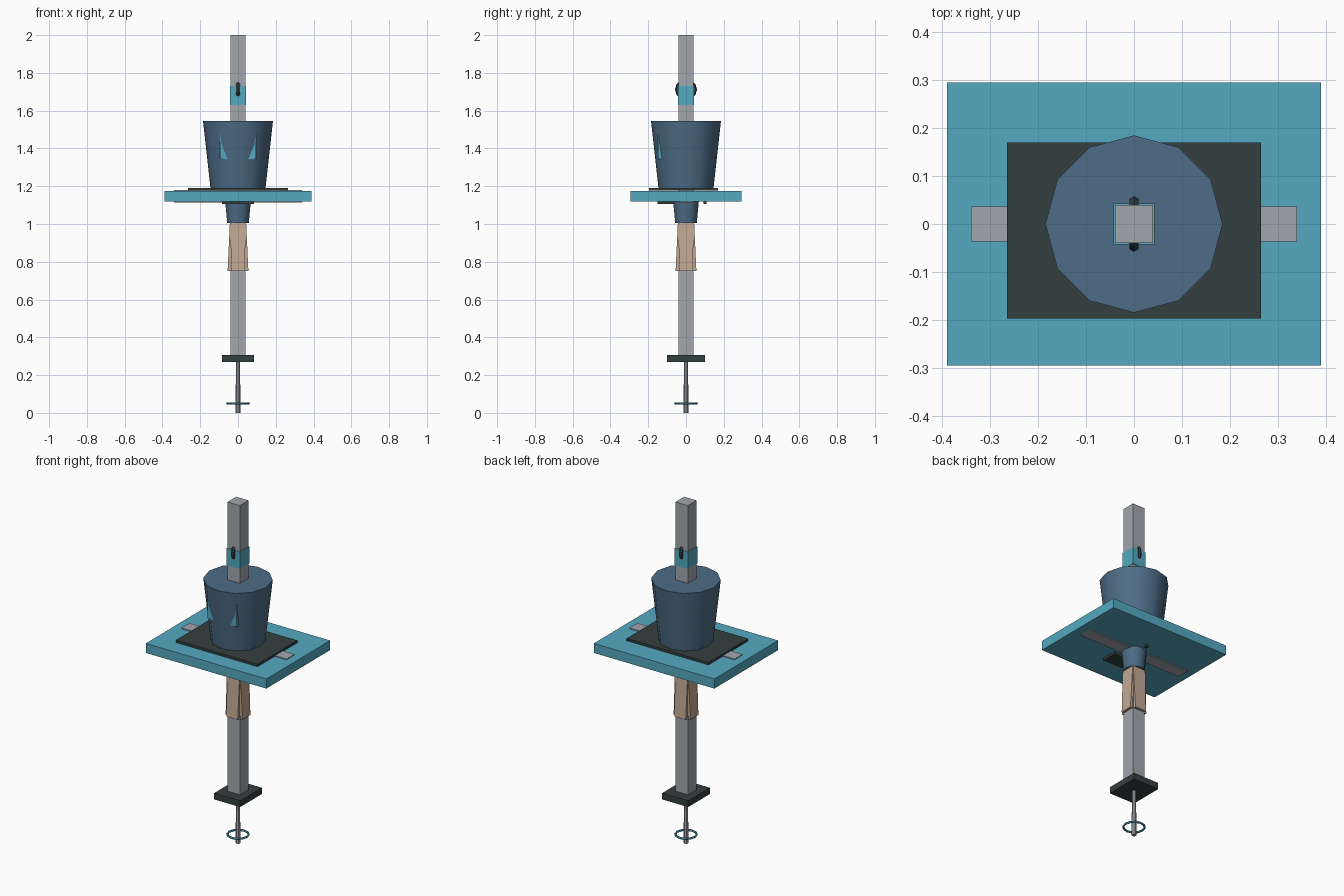
import bpy, bmesh, math
from mathutils import Matrix

if "Cube" in bpy.data.objects:
    bpy.data.objects.remove(bpy.data.objects["Cube"])


def material(name, rgb):
    m = bpy.data.materials.new(name)
    m.diffuse_color = (*rgb, 1)
    m.use_nodes = True
    m.node_tree.nodes["Principled BSDF"].inputs["Base Color"].default_value = m.diffuse_color
    return m


CYAN = material("cyan", (0.09, 0.40, 0.53))
BLUE = material("slate blue", (0.075, 0.15, 0.24))
DARK = material("charcoal", (0.034, 0.05, 0.05))
GREY = material("light grey", (0.36, 0.385, 0.42))
TAN = material("tan", (0.54, 0.40, 0.30))


def finish(name, bm, mat, smooth=False):
    bmesh.ops.recalc_face_normals(bm, faces=bm.faces)
    mesh = bpy.data.meshes.new(name)
    bm.to_mesh(mesh)
    bm.free()
    mesh.materials.append(mat)
    ob = bpy.data.objects.new(name, mesh)
    bpy.context.collection.objects.link(ob)
    if smooth:
        bpy.ops.object.select_all(action='DESELECT')
        bpy.context.view_layer.objects.active = ob
        ob.select_set(True)
        bpy.ops.object.shade_smooth_by_angle(angle=math.radians(40))
    return ob


def box(name, x, y, z, mat):
    """Box from (min, max) pairs along each axis."""
    bm = bmesh.new()
    bmesh.ops.create_cube(bm, size=1)
    for v in bm.verts:
        for i, (lo, hi) in enumerate((x, y, z)):
            v.co[i] = lo if v.co[i] < 0 else hi
    return finish(name, bm, mat)


def cone(name, r1, r2, z1, z2, mat, sides=12):
    bm = bmesh.new()
    bmesh.ops.create_cone(bm, cap_ends=True, segments=sides, radius1=r1, radius2=r2,
                          depth=z2 - z1, matrix=Matrix.Translation((0, 0, (z1 + z2) / 2)))
    return finish(name, bm, mat, True)


def torus(name, R, r, z, mat, rings=12, sides=6, upright=False):
    bm = bmesh.new()
    rows = []
    for i in range(rings):
        a = math.tau * i / rings
        row = []
        for j in range(sides):
            b = math.tau * j / sides
            d = R + r * math.cos(b)
            row.append(bm.verts.new((d * math.cos(a), d * math.sin(a), r * math.sin(b))))
        rows.append(row)
    for i in range(rings):
        p, q = rows[i], rows[(i + 1) % rings]
        for j in range(sides):
            k = (j + 1) % sides
            bm.faces.new((p[j], q[j], q[k], p[k]))
    m = Matrix.Translation((0, 0, z))
    if upright:
        m = m @ Matrix.Rotation(math.pi / 2, 4, 'Y')
    bm.transform(m)
    return finish(name, bm, mat, True)


# Square mast running through everything
box("mast", (-0.04, 0.04), (-0.04, 0.04), (0.29, 2.0), GREY)

# Band and upright ring near the mast top
box("mast_band", (-0.043, 0.043), (-0.043, 0.043), (1.63, 1.73), CYAN)
torus("mast_ring", 0.047, 0.011, 1.712, DARK, upright=True)

# Tapered bucket with the bracket block whose corners break through its wall
cone("bucket", 0.145, 0.185, 1.185, 1.545, BLUE)
box("bucket_bracket", (-0.095, 0.095), (-0.148, 0), (1.345, 1.52), CYAN)

# Platform, its cross bar and cover plate
box("platform", (-0.39, 0.39), (-0.295, 0.295), (1.12, 1.176), CYAN)
box("cross_bar", (-0.34, 0.34), (-0.037, 0.037), (1.114, 1.181), GREY)
box("cover_plate", (-0.265, 0.265), (-0.197, 0.17), (1.177, 1.191), DARK)

# Fittings under the platform
cone("collar", 0.057, 0.068, 1.005, 1.122, BLUE)
box("under_plate", (-0.085, 0.085), (-0.15, -0.06), (1.106, 1.121), DARK)
box("under_peg", (-0.008, 0.008), (0.093, 0.109), (1.106, 1.121), DARK)

# Wooden grip: one wedge on each mast face, thicker at the bottom
for i in range(4):
    bm = bmesh.new()
    bmesh.ops.create_cube(bm, size=1)
    for v in bm.verts:
        low, outer = v.co.z < 0, v.co.y < 0
        v.co.x = math.copysign(0.036 if low else 0.041, v.co.x)
        v.co.y = (-0.055 if low else -0.043) if outer else -0.03
        v.co.z = 0.75 if low else 1.008
    bm.transform(Matrix.Rotation(math.pi / 2 * i, 4, 'Z'))
    finish("grip_wedge_%d" % i, bm, TAN)

# Foot block, thin rod and ring
box("foot_block", (-0.084, 0.084), (-0.1, 0.1), (0.27, 0.307), DARK)
cone("foot_rod", 0.013, 0.011, 0.0, 0.275, GREY, 8)
torus("foot_ring", 0.057, 0.006, 0.05, CYAN)
